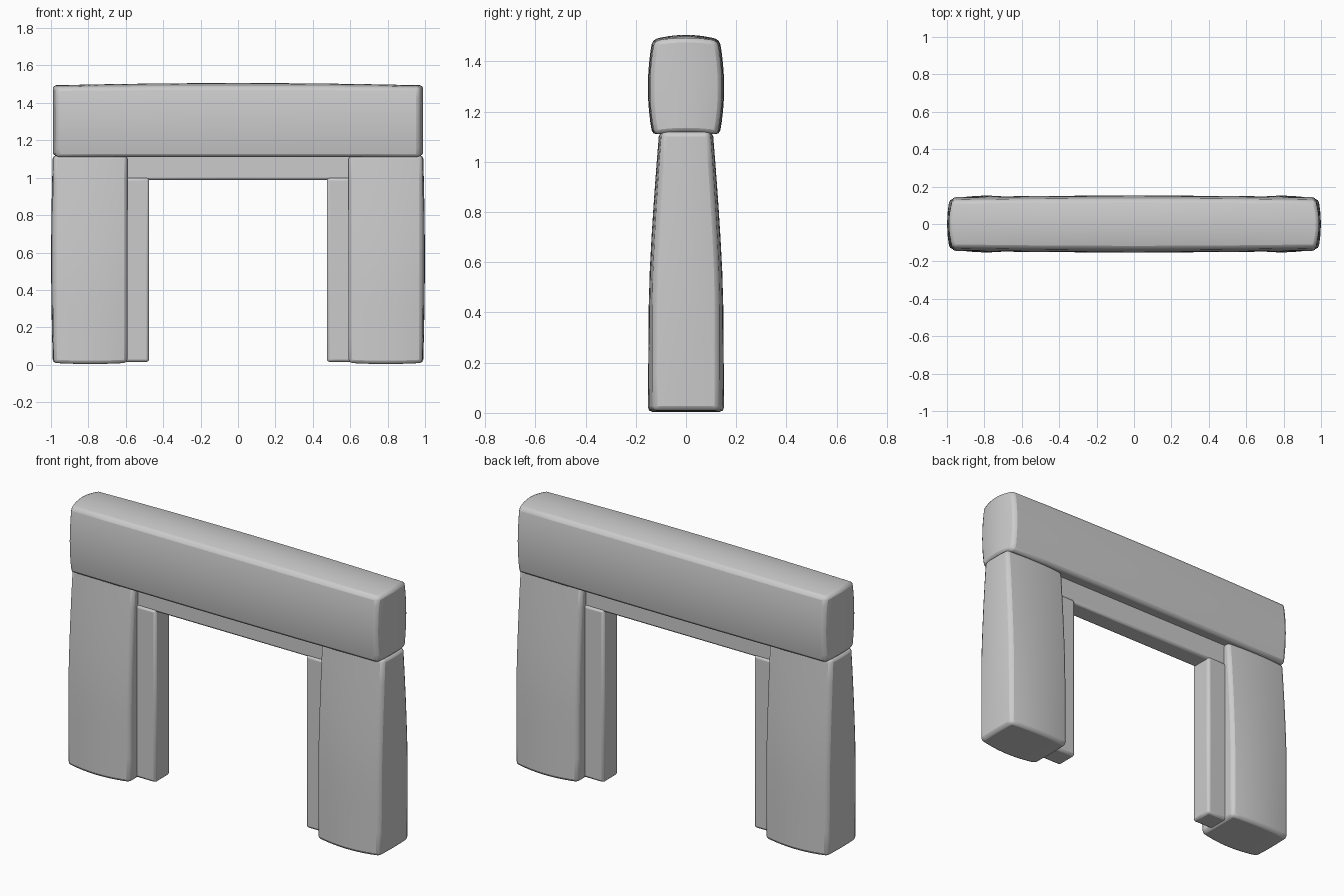
import bpy, bmesh
from math import radians

if "Cube" in bpy.data.objects:
    bpy.data.objects.remove(bpy.data.objects["Cube"])

stone = bpy.data.materials.new("grey_stone")
stone.use_nodes = True
GREY = (0.6, 0.6, 0.6, 1)
stone.diffuse_color = GREY
stone.node_tree.nodes["Principled BSDF"].inputs["Base Color"].default_value = GREY


def block(name, shape, bevel, cuts=7):
    """Subdivided cube whose -1..1 coordinates are mapped through shape()."""
    bm = bmesh.new()
    bmesh.ops.create_cube(bm, size=2)
    bmesh.ops.subdivide_edges(bm, edges=bm.edges[:], cuts=cuts, use_grid_fill=True)
    for v in bm.verts:
        v.co = shape(*v.co)
    bmesh.ops.recalc_face_normals(bm, faces=bm.faces[:])
    me = bpy.data.meshes.new(name)
    bm.to_mesh(me)
    bm.free()
    me.materials.append(stone)
    ob = bpy.data.objects.new(name, me)
    bpy.context.collection.objects.link(ob)
    mod = ob.modifiers.new("worn_edges", "BEVEL")
    mod.width, mod.segments = bevel, 2
    mod.limit_method, mod.angle_limit = "ANGLE", radians(45)
    bpy.ops.object.select_all(action="DESELECT")
    ob.select_set(True)
    bpy.context.view_layer.objects.active = ob
    bpy.ops.object.shade_smooth_by_angle(angle=radians(35))
    return ob


def swell(t):
    return 1 - t * t


def pillar_shape(side):
    def shape(u, v, w):
        z = 0.01 + 0.555 * (w + 1)
        # Widest low down, narrowing toward the top
        depth = 0.132 - 0.036 * max(0, (z - 0.45) / 0.67) ** 1.4
        y = v * (depth + 0.02 * swell(u) * (1 - 0.4 * z))
        x = 0.788 + u * 0.196
        if u > 0:
            x += u * 0.015 * swell(v * 0.9) * (0.4 + 0.6 * swell(w))
        return side * x, y, z - (0.006 * swell(u) if w < 0 else 0) * -w
    return shape


def lintel_shape(u, v, w):
    x = u * (0.97 + 0.02 * swell(v))
    y = v * (0.126 + 0.018 * swell(w) + 0.008 * swell(u))
    z = 1.295 + w * 0.187
    if w > 0:
        z += w * (0.012 * swell(v) + 0.012 * swell(u) * (0.4 + 0.6 * swell(v)))
    else:
        z += -w * 0.01 * swell(v)
    return x, y, z


def slab(x0, x1, depth, z0, z1):
    def shape(u, v, w):
        return ((x0 + x1) / 2 + u * (x1 - x0) / 2,
                v * depth, (z0 + z1) / 2 + w * (z1 - z0) / 2)
    return shape


# Outer stones
block("top_lintel", lintel_shape, 0.018)
for side, label in ((1, "left"), (-1, "right")):
    block(label + "_pillar", pillar_shape(side), 0.018)
    # Inner door frame uprights
    a, b = sorted((side * 0.475, side * 0.64))
    block(label + "_inner_jamb", slab(a, b, 0.066, 0.015, 1.0), 0.014, 1)

# Inner door frame head
block("inner_header", slab(-0.64, 0.64, 0.058, 0.988, 1.14), 0.012, 1)
